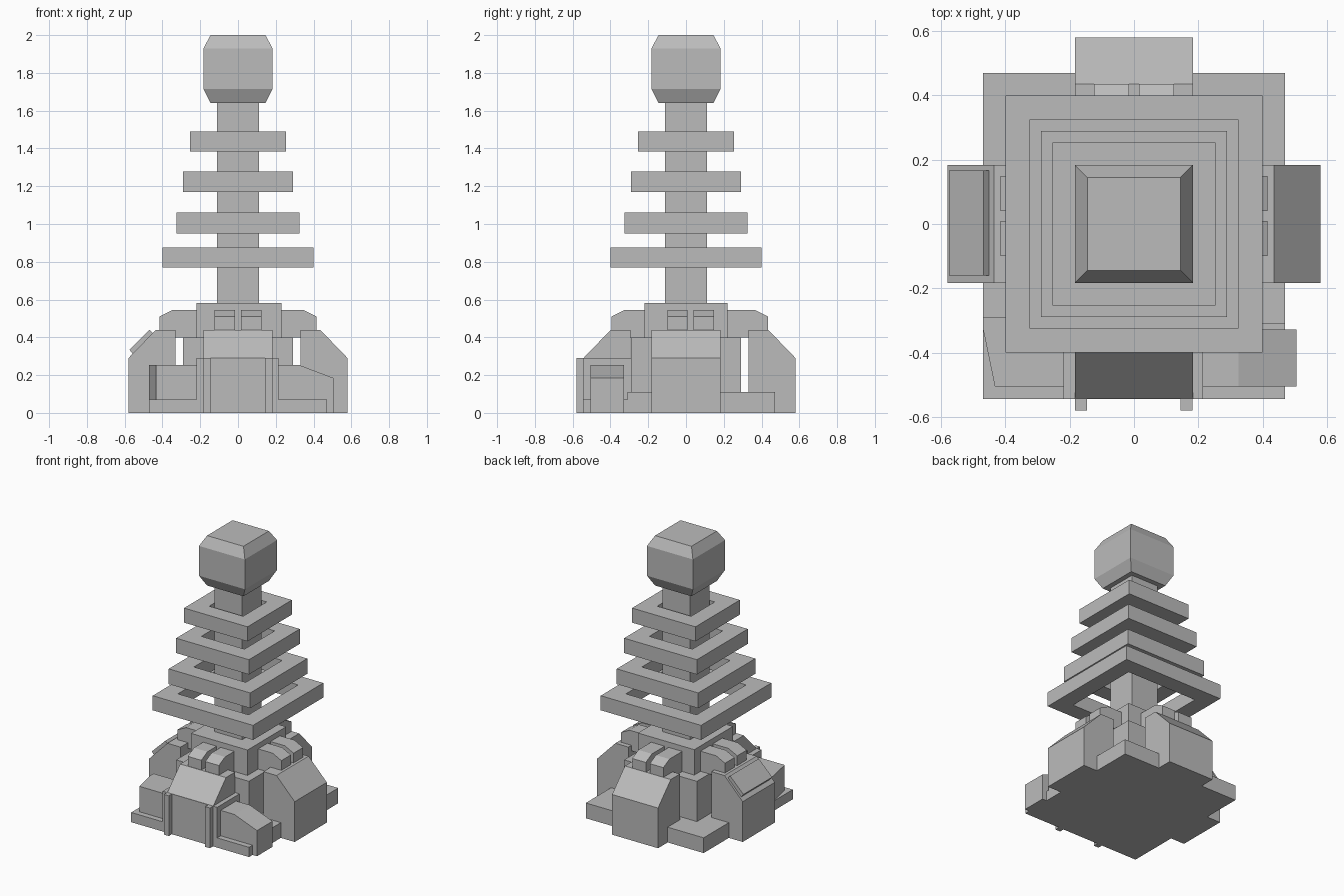
import bpy
import bmesh
from math import radians
from mathutils import Matrix, Vector

cube = bpy.data.objects.get("Cube")
if cube:
    bpy.data.objects.remove(cube, do_unlink=True)

grey = bpy.data.materials.new("plain_grey")
grey.use_nodes = True
grey.diffuse_color = (0.5, 0.5, 0.5, 1)
grey.node_tree.nodes["Principled BSDF"].inputs["Base Color"].default_value = (0.5, 0.5, 0.5, 1)


def finish(name, bm):
    bmesh.ops.recalc_face_normals(bm, faces=bm.faces)
    mesh = bpy.data.meshes.new(name)
    bm.to_mesh(mesh)
    bm.free()
    mesh.materials.append(grey)
    obj = bpy.data.objects.new(name, mesh)
    bpy.context.scene.collection.objects.link(obj)
    return obj


def prism(name, points, start, depth, turn=0, shift=(0, 0, 0)):
    """Extrude a flat polygon along depth, then turn about z and shift."""
    bm = bmesh.new()
    face = bm.faces.new([bm.verts.new(Vector(p) + Vector(start)) for p in points])
    new = bmesh.ops.extrude_face_region(bm, geom=[face])["geom"]
    bmesh.ops.translate(bm, vec=depth, verts=[v for v in new if isinstance(v, bmesh.types.BMVert)])
    bm.transform(Matrix.Translation(shift) @ Matrix.Rotation(radians(turn), 4, "Z"))
    return finish(name, bm)


def box(name, x0, x1, y0, y1, z0, z1):
    corners = [(x0, y0, z0), (x1, y0, z0), (x1, y1, z0), (x0, y1, z0)]
    return prism(name, corners, (0, 0, 0), (0, 0, z1 - z0))


def side_profile(name, outline, y0, y1, turn=0, shift=(0, 0, 0)):
    """Outline in x and z, extruded across y."""
    return prism(name, [(x, 0, z) for x, z in outline], (0, y0, 0), (0, y1 - y0, 0), turn, shift)


def square_loft(name, levels, closed=False):
    """Join square sections given as half width and height."""
    bm = bmesh.new()
    loops = [[bm.verts.new((sx * h, sy * h, z)) for sx, sy in ((-1, -1), (1, -1), (1, 1), (-1, 1))]
             for h, z in levels]
    pairs = list(zip(loops, loops[1:]))
    if closed:
        pairs.append((loops[-1], loops[0]))
    else:
        bm.faces.new(loops[0])
        bm.faces.new(loops[-1])
    for a, b in pairs:
        for i in range(4):
            j = (i + 1) % 4
            bm.faces.new((a[i], a[j], b[j], b[i]))
    return finish(name, bm)


# Ground slab with a lower front strip
box("base_slab", -0.47, 0.47, -0.31, 0.47, 0, 0.11)
box("front_strip", -0.47, 0.47, -0.545, -0.31, 0, 0.07)

# Stepped core
box("lower_core", -0.29, 0.29, -0.29, 0.29, 0.11, 0.4)
box("upper_core", -0.22, 0.23, -0.22, 0.22, 0.4, 0.583)
box("mast", -0.11, 0.11, -0.11, 0.11, 0.58, 1.66)

# Four sloped buttresses, the front one set closer in, each with a pair of pipes
buttress = [(0.33, 0), (0.58, 0), (0.58, 0.29), (0.435, 0.44), (0.33, 0.44)]
pipe = [(0.2, 0.4), (0.415, 0.4), (0.415, 0.51), (0.345, 0.545), (0.2, 0.545)]
sides = {"left": (0, 0, 0.025), "back": (90, 0.0, 0.02), "right": (180, 0, 0.025), "front": (-90, 0, 0.02)}
for side, (turn, dx, dy) in sides.items():
    inset = 0.037 if side == "front" else 0
    side_profile(side + "_buttress", buttress, -0.183, 0.183, turn, (0, inset, 0))
    for n, y in enumerate((-0.07, 0.07)):
        shift = (dx, dy, 0)
        side_profile(f"{side}_pipe_{n + 1}", pipe, y - 0.054, y + 0.054, turn, shift)

# Hatch plate lying on the right buttress slope
side_profile("hatch_plate", [(-0.575, 0.335), (-0.468, 0.44), (-0.45, 0.422), (-0.557, 0.312)],
             -0.16, 0.167)

# Front entrance block with two ribs
box("entrance_block", -0.22, 0.215, -0.545, -0.29, 0, 0.29)
for side, x in (("right", -0.165), ("left", 0.163)):
    box(side + "_rib", x - 0.019, x + 0.019, -0.58, -0.5, 0, 0.29)

# Side sheds at the front corners
prism("right_shed", [(-0.47, -0.29, 0), (-0.47, -0.325, 0), (-0.433, -0.505, 0),
                     (-0.2, -0.505, 0), (-0.2, -0.29, 0)], (0, 0, 0), (0, 0, 0.253))
side_profile("left_shed", [(0.2, 0), (0.505, 0), (0.505, 0.185), (0.325, 0.253), (0.2, 0.253)],
             -0.505, -0.328)

# Floating square rings
for n, (half, z0, z1) in enumerate(((0.4, 0.77, 0.875), (0.325, 0.95, 1.06),
                                    (0.29, 1.17, 1.277), (0.253, 1.385, 1.49))):
    inner = half - 0.118
    square_loft(f"coil_ring_{n + 1}", [(half, z0), (half, z1), (inner, z1), (inner, z0)], closed=True)

# Chamfered head block
square_loft("head_block", [(0.145, 1.64), (0.183, 1.715), (0.183, 1.93), (0.145, 2.0)])
